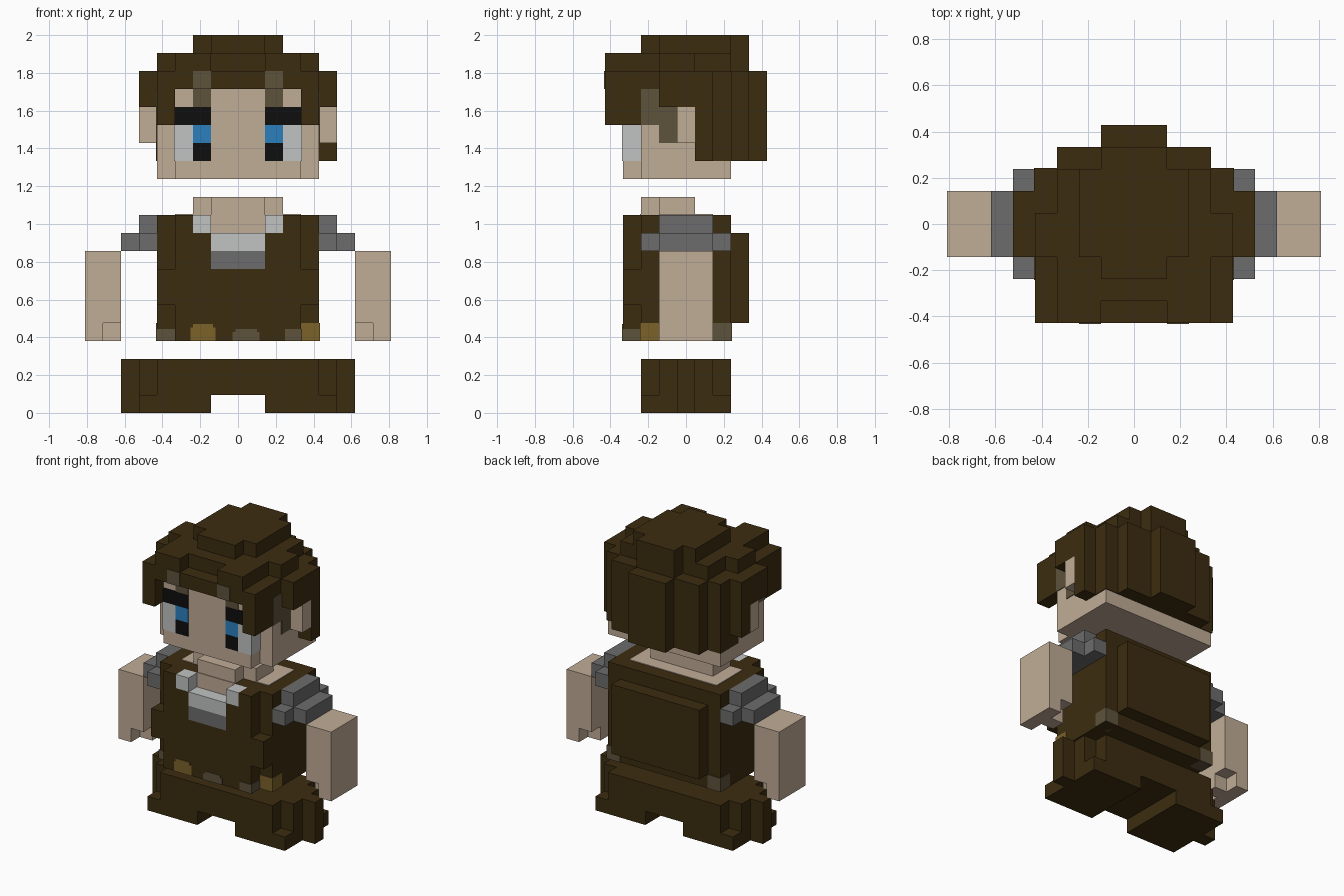
import bpy, bmesh
from mathutils import Vector

if "Cube" in bpy.data.objects:
    bpy.data.objects.remove(bpy.data.objects["Cube"], do_unlink=True)

U = 2 / 21   # edge of one block
T = 0.05     # thickness of painted plates, in blocks


def material(name, rgb):
    lin = [((c / 255 + 0.055) / 1.055) ** 2.4 if c > 10 else c / 255 / 12.92 for c in rgb]
    m = bpy.data.materials.new(name)
    m.use_nodes = True
    m.diffuse_color = (*lin, 1)
    m.node_tree.nodes["Principled BSDF"].inputs["Base Color"].default_value = (*lin, 1)
    return m


BROWN = material("dark brown", (60, 44, 16))
SKIN = material("skin", (192, 172, 150))
GREY = material("grey", (108, 108, 108))
LIGHT = material("light grey", (193, 195, 194))
BLACK = material("black", (14, 14, 14))
BLUE = material("blue", (44, 128, 190))
GOLD = material("gold", (124, 98, 42))
TAUPE = material("taupe", (94, 82, 60))


def blocks(name, mat, boxes, mirror=False):
    """One object from boxes (x0, x1, y0, y1, z0, z1) in block units."""
    bm = bmesh.new()
    for x0, x1, y0, y1, z0, z1 in boxes:
        spans = [(x0, x1), (-x1, -x0)] if mirror else [(x0, x1)]
        for a, b in spans:
            new = bmesh.ops.create_cube(bm, size=1)["verts"]
            bmesh.ops.scale(bm, verts=new, vec=Vector((b - a, y1 - y0, z1 - z0)) * U)
            bmesh.ops.translate(bm, verts=new,
                                vec=Vector((a + b, y0 + y1, z0 + z1)) * U / 2)
    mesh = bpy.data.meshes.new(name)
    bm.to_mesh(mesh)
    bm.free()
    mesh.materials.append(mat)
    ob = bpy.data.objects.new(name, mesh)
    bpy.context.collection.objects.link(ob)
    return ob


# Hips and feet
blocks("hips", BROWN, [(-4.5, 4.5, -2.5, 2.5, 1, 3), (-5.5, 5.5, -1.5, 1.5, 1, 3)])
blocks("feet", BROWN, [(1.5, 5.5, -2.5, 2.5, 0, 1), (5.5, 6.5, -0.5, 0.5, 0, 3)], True)

# Torso with a stepped chest and back panel
blocks("torso", BROWN, [(-4.5, 4.5, -2.5, 2.5, 4, 11)])
blocks("back_panel", BROWN, [(-3.5, 3.5, 2.5, 3.5, 5, 10)])
blocks("chest", BROWN, [(-3.5, 3.5, -3.5, -2.5, 4, 6), (-4.5, 4.5, -3.5, -2.5, 6, 8)])
blocks("chest_sides", BROWN, [(1.5, 3.5, -3.5, -2.5, 8, 10),
                              (2.5, 3.5, -3.5, -2.5, 10, 11)], True)

# Collar and neck
blocks("collar_front", LIGHT, [(-1.5, 1.5, -3.5, -2.5, 9, 10)])
blocks("collar_tips", LIGHT, [(1.5, 2.5, -3.5, -2.5, 10, 11)], True)
blocks("collar_shade", GREY, [(-1.5, 1.5, -3.5, -2.5, 8, 9)])
blocks("neck", SKIN, [(-2.5, 2.5, -1.5, 0.5, 11, 12), (-1.5, 1.5, -2.5, 0.5, 11, 12)])
blocks("neck_base", SKIN, [(-3.5, 3.5, -1.5, 1.5, 11, 11 + T),
                           (-1.5, 1.5, -2.5 - T, -2.5, 10, 11 + T)])

# Hem patches
blocks("hem_gold", GOLD, [(-2.65, -1.25, -3.5 - T, -3.5, 4, 4.75),
                          (-2.5, -1.4, -3.5 - T, -3.5, 4.75, 4.95),
                          (3.5, 4.5 + T, -2.5 - T, -1.5, 4, 5)])
blocks("hem_taupe", TAUPE, [(-0.3, 1.2, -3.5 - T, -3.5, 4, 4.5),
                            (-0.15, 1.05, -3.5 - T, -3.5, 4.5, 4.65),
                            (2.6, 3.5 + T, -3.5 - T, -2.5 - T, 4, 4.65),
                            (-4.5 - T, -3.5, -2.5 - T, -1.5, 4, 4.65)])
blocks("hem_back", TAUPE, [(3.5, 4.5 + T, 1.5, 2.5 + T, 4, 5)], True)

# Shoulders and arms
blocks("shoulders", GREY, [(4.5, 5.5, -1.5, 1.5, 10, 11), (4.5, 5.5, -2.5, 2.5, 9, 10),
                           (5.5, 6.5, -1.5, 1.5, 9, 10)], True)
blocks("arms", SKIN, [(6.5, 8.5, -1.5, 1.5, 5, 9), (7.5, 8.5, -1.5, 1.5, 4, 5),
                      (6.5, 7.5, -0.5, 0.5, 4, 5)], True)

# Head and ears
blocks("head", SKIN, [(-4.5, 4.5, -2.5, 2.5, 13, 18), (-3.5, 3.5, -3.5, -2.5, 13, 18)])
blocks("ears", SKIN, [(4.5, 5.5, -0.5, 0.5, 15, 17)], True)

# Eyes, brows and loose strands as thin plates
F = (-3.5 - T, -3.5)
blocks("eye_whites", LIGHT, [(2.5, 3.5 + T, -3.5 - T, -2.5, 14, 16)], True)
blocks("irises", BLUE, [(1.5, 2.5, *F, 15, 16)], True)
blocks("pupils", BLACK, [(1.5, 2.5, *F, 14, 15)], True)
blocks("brows", BLACK, [(1.5, 3.5, *F, 16, 17)], True)
blocks("front_strands", TAUPE, [(1.5, 2.5, *F, 17, 18), (1.5, 2.5, -4.5 - T, -4.5, 18, 19)], True)
blocks("side_strands", TAUPE, [(4.5, 4.5 + T, -2.5, -1.5, 16, 18),
                               (4.5, 4.5 + T, -1.5, -0.5, 15, 17)], True)

# Hair: crown layers, fringe, sides and stepped back
blocks("hair_crown", BROWN, [(-1.5, 1.5, -2.5, 3.5, 20, 21), (-2.5, 2.5, -1.5, 2.5, 20, 21),
                             (-3.5, 3.5, -3.5, 2.5, 19, 20), (-4.5, 4.5, -1.5, 0.5, 19, 20),
                             (-1.5, 1.5, 2.5, 3.5, 19, 20), (-4.5, 4.5, -3.5, 2.5, 18, 19)])
blocks("hair_fringe", BROWN, [(-3.5, 3.5, -4.5, -3.5, 18, 19)])
blocks("hair_fringe_tops", BROWN, [(1.5, 3.5, -4.5, -3.5, 19, 20)], True)
blocks("hair_locks", BROWN, [(3.5, 4.5, -4.5, -2.5, 16, 19)], True)
blocks("hair_sides", BROWN, [(4.5, 5.5, -1.5, 1.5, 17, 19),
                             (4.5, 5.5, 0.5, 1.5, 15, 17)], True)
blocks("hair_left_tip", BROWN, [(4.5, 5.5, 0.5, 1.5, 14, 15)])
blocks("hair_back", BROWN, [(-4.5 - T, 4.5 + T, 0.5, 2.5 + T, 14, 19),
                            (-3.5, 3.5, 2.5, 3.5, 14, 19),
                            (-1.5, 1.5, 3.5, 4.5, 14, 19)])
